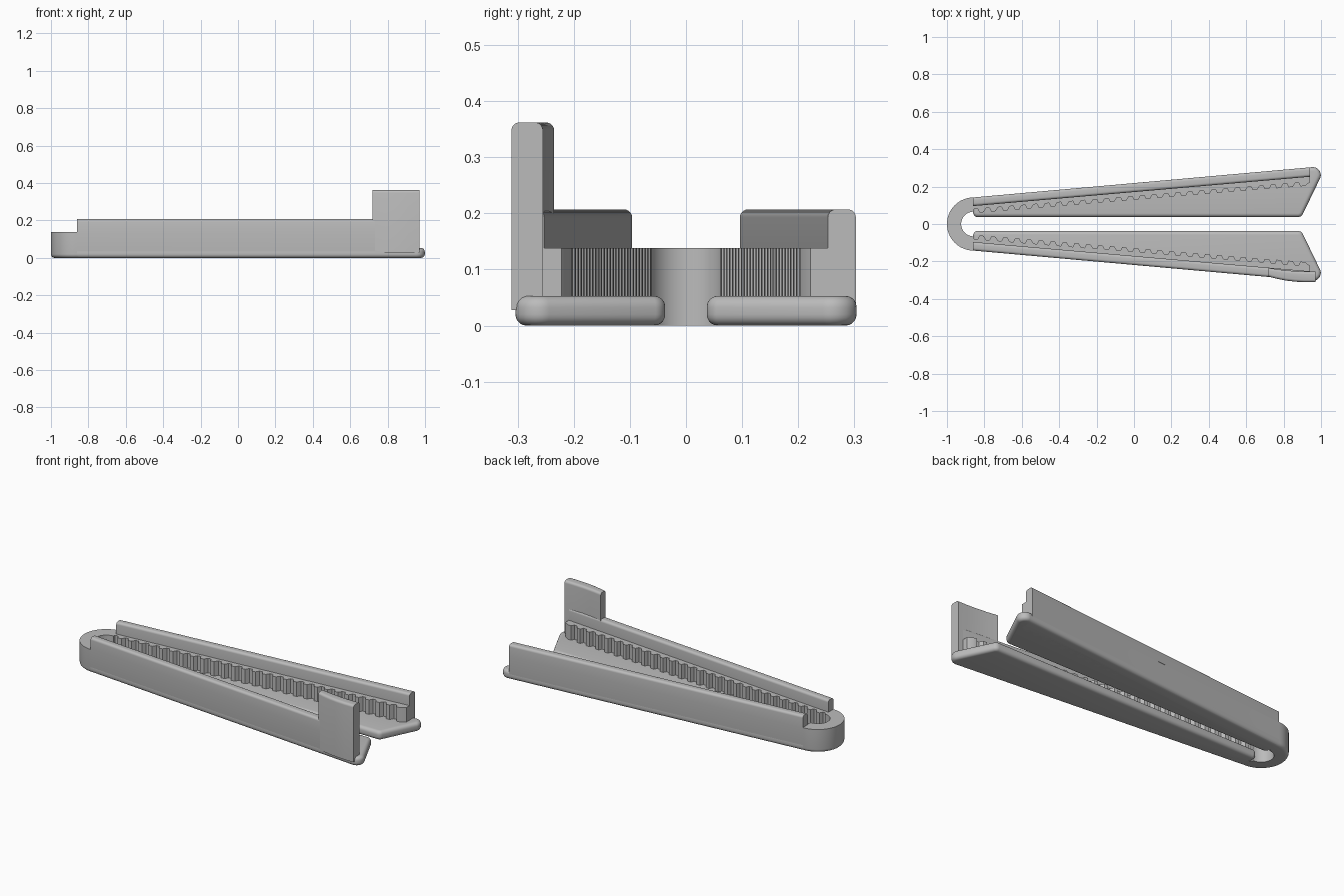
import bpy, bmesh, math
from mathutils import Vector

if "Cube" in bpy.data.objects:
    bpy.data.objects.remove(bpy.data.objects["Cube"])

grey = bpy.data.materials.new("light grey plastic")
grey.diffuse_color = (0.5, 0.5, 0.5, 1)
grey.use_nodes = True
grey.node_tree.nodes["Principled BSDF"].inputs["Base Color"].default_value = grey.diffuse_color

SLOPE = 0.0894                      # spread of each arm
BEND_X, OUTER, INNER = -0.858, 0.142, 0.066


def outer_y(x):
    return OUTER + SLOPE * (x - BEND_X)


def fillet(points, radii, steps=8):
    """Round the corners of a 2D outline."""
    out = []
    n = len(points)
    for i, r in enumerate(radii):
        p = Vector(points[i])
        if r == 0:
            out.append(tuple(p))
            continue
        a = (Vector(points[i - 1]) - p).normalized()
        b = (Vector(points[(i + 1) % n]) - p).normalized()
        half = a.angle(b) / 2
        c = p + (a + b).normalized() * r / math.sin(half)
        t = r / math.tan(half)
        v0, v1 = p + a * t - c, p + b * t - c
        for k in range(steps + 1):
            d = v0.lerp(v1, k / steps).normalized() * r
            out.append(tuple(c + d))
    return out


def prism(name, outline, z0, z1, bevel=0.0, rule=None, segments=5):
    """Extrude an outline and round the edges picked by the rule."""
    bm = bmesh.new()
    face = bm.faces.new([bm.verts.new((x, y, z0)) for x, y in outline])
    ext = bmesh.ops.extrude_face_region(bm, geom=[face])
    for v in ext["geom"]:
        if isinstance(v, bmesh.types.BMVert):
            v.co.z = z1
    bmesh.ops.recalc_face_normals(bm, faces=bm.faces[:])
    if bevel:
        edges = [e for e in bm.edges if rule(e.verts[0].co, e.verts[1].co)]
        bmesh.ops.bevel(bm, geom=edges, offset=bevel, segments=segments,
                        profile=0.5, affect='EDGES', clamp_overlap=True)
    bmesh.ops.recalc_face_normals(bm, faces=bm.faces[:])
    mesh = bpy.data.meshes.new(name)
    bm.to_mesh(mesh)
    bm.free()
    mesh.materials.append(grey)
    obj = bpy.data.objects.new(name, mesh)
    bpy.context.collection.objects.link(obj)
    bpy.ops.object.select_all(action='DESELECT')
    obj.select_set(True)
    bpy.context.view_layer.objects.active = obj
    bpy.ops.object.shade_smooth_by_angle(angle=math.radians(32))
    return obj


# toothed inner edge of one arm, running from the bend to the open end
TEETH, X0, X1 = 28, -0.855, 0.925
pitch = (X1 - X0) / TEETH
teeth = []
for i in range(TEETH):
    for f, depth in ((0.0, 0), (0.3, 0), (0.45, 0.02), (0.8, 0.02)):
        x = X0 + (i + f) * pitch
        teeth.append((x, 0.079 + 0.0815 * (x - X0) - depth))
teeth.append((0.94, 0.222))

# U-shaped body: bend, two arm walls and both racks of teeth
arc = [math.radians(90 + 180 * k / 32) for k in range(33)]
outer = [(BEND_X + OUTER * math.cos(a), OUTER * math.sin(a)) for a in arc]
inner = [(BEND_X + INNER * math.cos(a), INNER * math.sin(a)) for a in reversed(arc)]
body = ([(0.94, outer_y(0.94))] + outer + [(0.94, -outer_y(0.94))]
        + [(x, -y) for x, y in reversed(teeth)] + inner + teeth)


def body_rule(a, b):
    def on_outside(p):
        if p.x > BEND_X:
            return abs(abs(p.y) - outer_y(p.x)) < 0.002
        return math.hypot(p.x - BEND_X, p.y) > OUTER - 0.004
    return max(a.z, b.z) < 0.001 and abs(a.x - b.x) + abs(a.y - b.y) > 0 \
        and on_outside(a) and on_outside(b)


prism("clip_body", body, 0, 0.138, 0.02, body_rule)


def flat_edges(a, b):
    return abs(a.z - b.z) < 1e-5


for side, label in ((1, "back"), (-1, "front")):
    # base plate with rounded rim and slanted open end
    plate = fillet([(-0.86, 0.037), (0.895, 0.037), (1.027, outer_y(1.027)),
                    (-0.86, OUTER)], [0.025, 0.03, 0.042, 0])
    prism(label + "_plate", [(x, y * side) for x, y in plate], 0, 0.053, 0.02, flat_edges)

    # raised rail along the outer edge
    rail = [(-0.86, OUTER), (0.94, outer_y(0.94)),
            (0.94, outer_y(0.94) - 0.05), (-0.86, OUTER - 0.046)]
    prism(label + "_rail", [(x, y * side) for x, y in rail], 0.138, 0.207, 0.014,
          lambda a, b: min(a.z, b.z) > 0.2 and abs(a.x - b.x) > 0.5)

# tall curved thumb tab on the front arm
tab = [(0.72, -0.281), (0.76, -0.292), (0.81, -0.302), (0.86, -0.308), (0.91, -0.311),
       (0.97, -0.311), (0.97, -0.255), (0.91, -0.254), (0.85, -0.251), (0.78, -0.244),
       (0.72, -0.235)]
prism("thumb_tab", tab, 0.028, 0.362, 0.014,
      lambda a, b: min(a.z, b.z) > 0.3 and abs(a.x - b.x) > 0.01)
